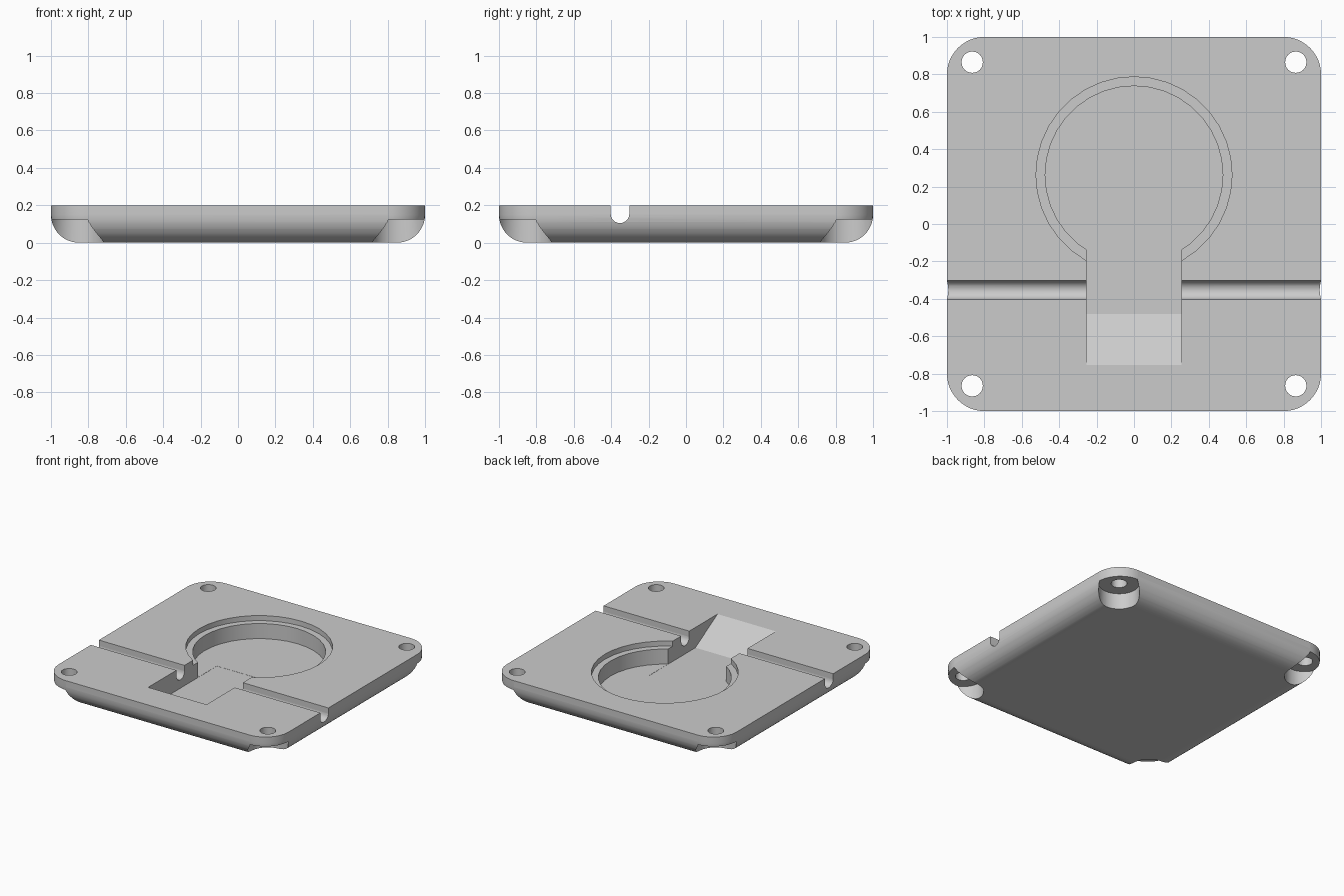
import bpy
import bmesh
from math import cos, sin, pi, radians

TOP = 0.2
FLOOR = 0.04
HOLE = 0.865

cube = bpy.data.objects.get("Cube")
if cube:
    bpy.data.objects.remove(cube, do_unlink=True)

grey = bpy.data.materials.new("light grey")
grey.use_nodes = True
grey.diffuse_color = (0.6, 0.6, 0.6, 1)
grey.node_tree.nodes["Principled BSDF"].inputs["Base Color"].default_value = (0.6, 0.6, 0.6, 1)


def loft(name, rings):
    """Closed solid through a stack of point rings."""
    bm = bmesh.new()
    loops = [[bm.verts.new(p) for p in ring] for ring in rings]
    n = len(loops[0])
    for a, b in zip(loops, loops[1:]):
        for i in range(n):
            j = (i + 1) % n
            bm.faces.new((a[i], a[j], b[j], b[i]))
    bm.faces.new(loops[0])
    bm.faces.new(loops[-1])
    bmesh.ops.recalc_face_normals(bm, faces=bm.faces)
    mesh = bpy.data.meshes.new(name)
    bm.to_mesh(mesh)
    bm.free()
    mesh.materials.append(grey)
    obj = bpy.data.objects.new(name, mesh)
    bpy.context.collection.objects.link(obj)
    return obj


def cylinder(name, x, y, r, z0, z1, n=36):
    circle = [(x + r * cos(2 * pi * i / n), y + r * sin(2 * pi * i / n)) for i in range(n)]
    return loft(name, [[(px, py, z) for px, py in circle] for z in (z0, z1)])


def bar(name, profile, half):
    """Extrude a (y, z) profile along x."""
    return loft(name, [[(x, y, z) for y, z in profile] for x in (-half, half)])


def rounded_square(inset, z, radius=0.2, steps=12):
    r = radius - inset
    ring = []
    for k, (sx, sy) in enumerate(((1, 1), (-1, 1), (-1, -1), (1, -1))):
        for i in range(steps + 1):
            a = (k + i / steps) * pi / 2
            ring.append((sx * (1 - radius) + r * cos(a), sy * (1 - radius) + r * sin(a), z))
    return ring


# Plate with a rounded lower rim
fillet = 0.15
rings = [rounded_square(0, TOP)]
for i in range(13):
    a = i / 12 * pi / 2
    rings.append(rounded_square(fillet * (1 - cos(a)), fillet * (1 - sin(a))))
plate = loft("base_plate", rings)

# Round pocket with a stepped ledge
cutters = [
    cylinder("ledge_cutter", 0, 0.263, 0.524, 0.16, 0.3),
    cylinder("pocket_cutter", 0, 0.263, 0.475, FLOOR + 0.001, 0.3),
]

# Slot with a ramp rising to the top face
slope = (TOP - FLOOR) / 0.275
cutters.append(bar("slot_cutter", [
    (0.1, FLOOR), (-0.48, FLOOR), (-0.48 - (0.3 - FLOOR) / slope, 0.3), (0.1, 0.3)], 0.254))

# Round-bottomed cross groove
groove = [(-0.353 + 0.05 * cos(a), 0.155 + 0.05 * sin(a))
          for a in (pi + pi * i / 12 for i in range(13))]
cutters.append(bar("groove_cutter", groove + [(-0.303, 0.3), (-0.403, 0.3)], 1.2))

# Corner screw holes and their recesses underneath
for sx in (-1, 1):
    for sy in (-1, 1):
        cutters.append(cylinder("recess_cutter", sx * HOLE, sy * HOLE, 0.146, -0.1, 0.125))
        cutters.append(cylinder("hole_cutter", sx * HOLE, sy * HOLE, 0.057, -0.2, 0.4, 24))

for cutter in cutters:
    cutter.hide_render = True
    mod = plate.modifiers.new(cutter.name, "BOOLEAN")
    mod.operation = "DIFFERENCE"
    mod.solver = "EXACT"
    mod.object = cutter

# Bake the cuts and remove the cutters
graph = bpy.context.evaluated_depsgraph_get()
result = bpy.data.meshes.new_from_object(plate.evaluated_get(graph))
plate.modifiers.clear()
plate.data = result
for cutter in cutters:
    bpy.data.objects.remove(cutter, do_unlink=True)

# Smooth the curved walls, keep the level faces flat
bpy.ops.object.select_all(action="DESELECT")
plate.select_set(True)
bpy.context.view_layer.objects.active = plate
bpy.ops.object.shade_smooth_by_angle(angle=radians(25))
for face in plate.data.polygons:
    if max(abs(c) for c in face.normal) > 0.9999:
        face.use_smooth = False
